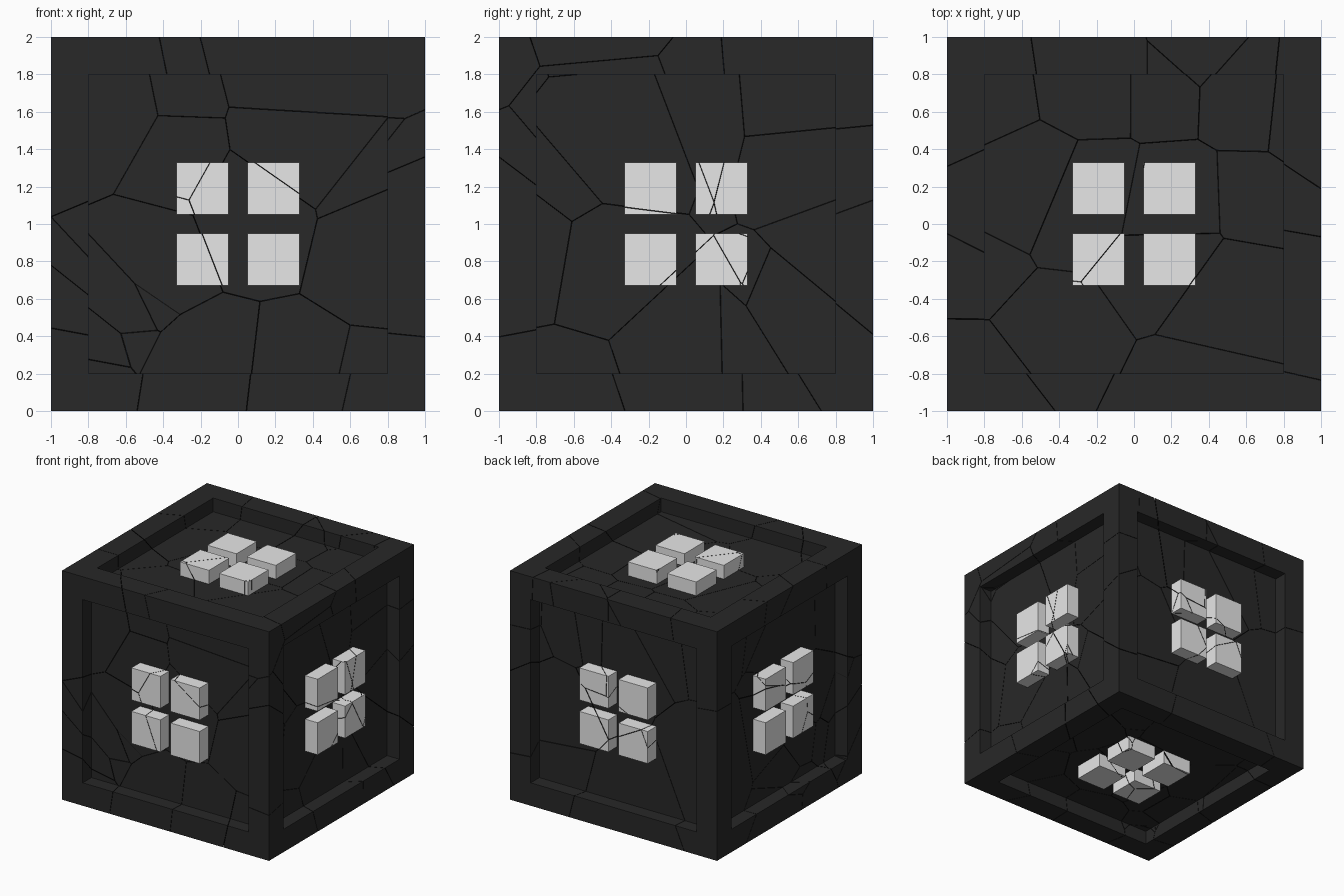
import bpy, bmesh, random
from mathutils import Vector, Matrix

old = bpy.data.objects.get("Cube")
if old:
    bpy.data.objects.remove(old, do_unlink=True)

RIM = 0.2        # frame width
DEPTH = 0.12     # panel recess
INNER, OUTER = 0.05, 0.33   # block extents from the panel centre
GAP = 0.0015     # half width of a crack
CENTRE = Vector((0, 0, 1))
SIDES = {"left": (1, 0, 0), "right": (-1, 0, 0), "back": (0, 1, 0),
         "front": (0, -1, 0), "top": (0, 0, 1), "bottom": (0, 0, -1)}

random.seed(7)
SEEDS = [Vector([random.uniform(-1, 1) for axis in "xyz"]) + CENTRE for cell in range(60)]


def make_material(name, value):
    mat = bpy.data.materials.new(name)
    mat.use_nodes = True
    colour = (value, value, value, 1)
    mat.diffuse_color = colour
    mat.node_tree.nodes["Principled BSDF"].inputs["Base Color"].default_value = colour
    return mat


charcoal = make_material("charcoal", 0.021)
pale_grey = make_material("pale_grey", 0.8)
crack_black = make_material("crack_black", 0.005)


def shard(solid, seed):
    """Cut one cell out of a solid and cap the cuts."""
    cell = solid.copy()
    for other in sorted(SEEDS, key=lambda s: (s - seed).length):
        if other is seed:
            continue
        normal = (other - seed).normalized()
        cut = bmesh.ops.bisect_plane(
            cell, geom=cell.verts[:] + cell.edges[:] + cell.faces[:], dist=1e-6,
            plane_co=(seed + other) / 2 - normal * GAP, plane_no=normal, clear_outer=True)
        if not cell.faces:
            break
        rim = [e for e in cut["geom_cut"] if isinstance(e, bmesh.types.BMEdge) and e.is_boundary]
        if rim:
            cap = bmesh.ops.triangle_fill(cell, edges=rim, use_beauty=True)["geom"]
            for face in cap:
                if isinstance(face, bmesh.types.BMFace):
                    face.material_index = 1
    bmesh.ops.recalc_face_normals(cell, faces=cell.faces[:])
    return cell


def build_fractured(name, solids, mat):
    """Join the shards of all the solids into one object."""
    joined, temp = bmesh.new(), bpy.data.meshes.new("temp")
    for solid in solids:
        for seed in SEEDS:
            cell = shard(solid, seed)
            if cell.faces:
                cell.to_mesh(temp)
                joined.from_mesh(temp)
            cell.free()
        solid.free()
    mesh = bpy.data.meshes.new(name)
    mesh.materials.append(mat)
    mesh.materials.append(crack_black)
    joined.to_mesh(mesh)
    joined.free()
    bpy.data.meshes.remove(temp)
    bpy.context.collection.objects.link(bpy.data.objects.new(name, mesh))


# Framed cube: inset each face, then push the panel inwards
body = bmesh.new()
bmesh.ops.create_cube(body, size=2, matrix=Matrix.Translation(CENTRE))
for face in body.faces[:]:
    normal = face.normal.copy()
    bmesh.ops.inset_region(body, faces=[face], thickness=RIM, use_even_offset=True)
    panel = bmesh.ops.extrude_discrete_faces(body, faces=[face])["faces"][0]
    bmesh.ops.translate(body, verts=panel.verts[:], vec=-normal * DEPTH)
build_fractured("cracked_frame_body", [body], charcoal)

# Four raised blocks on every panel, level with the frame
middle, width = (INNER + OUTER) / 2, OUTER - INNER
for side, direction in SIDES.items():
    normal = Vector(direction)
    u = Vector((normal.y, normal.z, normal.x))
    v = normal.cross(u)
    size = Vector([DEPTH if n else width for n in direction])
    blocks = []
    for i in (-1, 1):
        for j in (-1, 1):
            place = CENTRE + normal * (1 - DEPTH / 2) + (u * i + v * j) * middle
            block = bmesh.new()
            bmesh.ops.create_cube(block, size=1,
                                  matrix=Matrix.Translation(place) @ Matrix.Diagonal(size.to_4d()))
            blocks.append(block)
    build_fractured(side + "_blocks", blocks, pale_grey)
